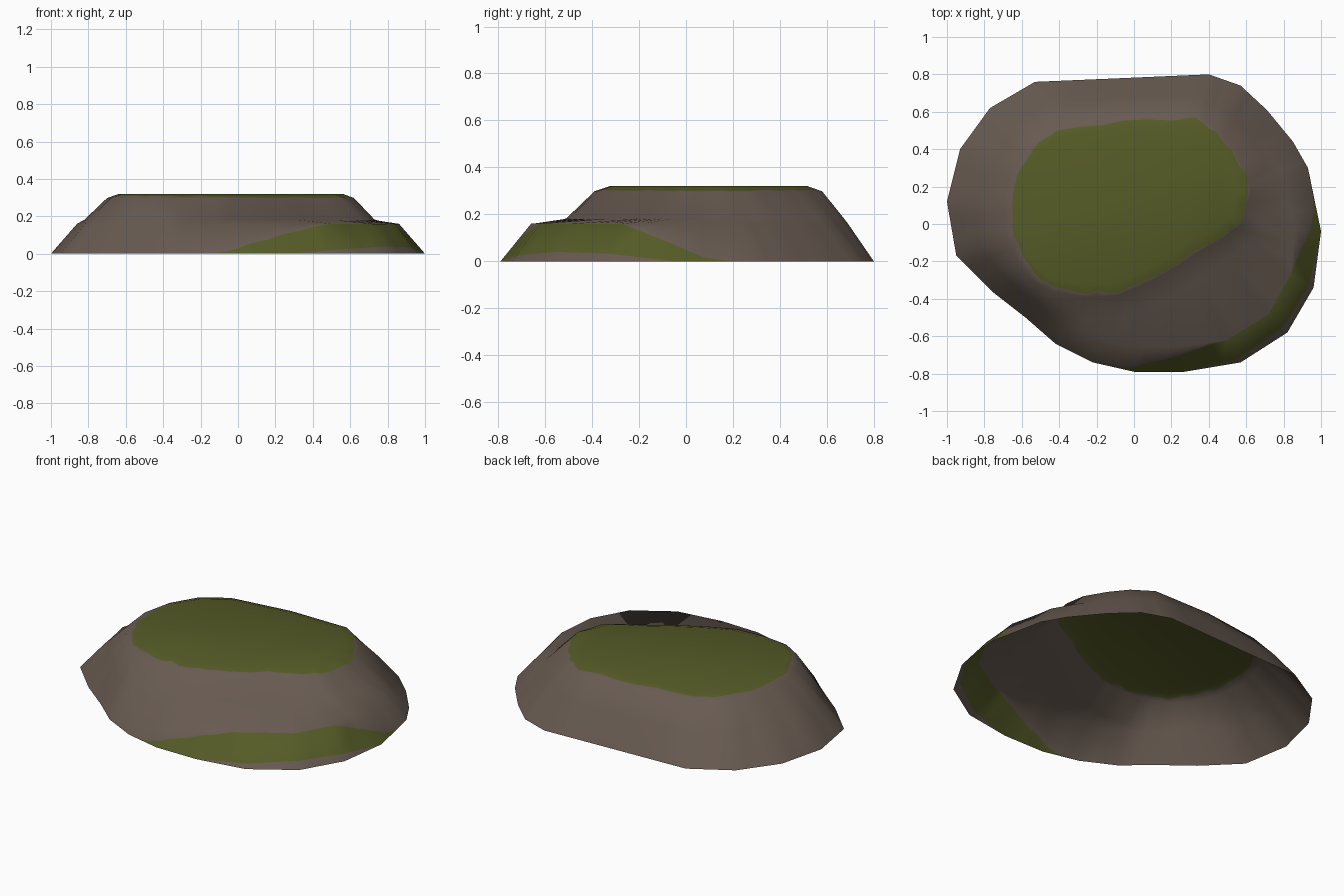
import bpy, bmesh, random
from mathutils import Vector

if "Cube" in bpy.data.objects:
    bpy.data.objects.remove(bpy.data.objects["Cube"])

random.seed(4)
SUB = 3          # columns per outline edge

# ground outline, counter-clockwise from the right
BASE = [(1, -.04), (.93, .30), (.85, .44), (.71, .61), (.57, .74), (.40, .80), (-.06, .78),
        (-.53, .76), (-.77, .62), (-.93, .40), (-1, .12), (-.95, -.17), (-.76, -.36),
        (-.58, -.50), (-.42, -.64), (-.22, -.74), (0, -.79), (.27, -.79), (.57, -.74),
        (.82, -.58), (.96, -.34)]
# upper rim, one point for each outline point
RIM = [(.57, 0), (.62, .16), (.60, .28), (.53, .40), (.45, .50), (.33, .58), (-.05, .58),
       (-.42, .53), (-.57, .43), (-.66, .28), (-.70, .10), (-.68, -.08), (-.61, -.22),
       (-.54, -.30), (-.42, -.37), (-.25, -.39), (-.08, -.38), (.08, -.31), (.24, -.22),
       (.36, -.14), (.48, -.07)]
N = len(BASE)
# moss band limits on the lower slope (fraction of slope height)
HI = {0: .42, 1: -.5, 15: -.2, 16: .2, 17: .62, 18: 1.1, 19: 1.1, 20: 1.05}
LO = {18: .15, 19: .25, 20: .2}


def material(name, color):
    m = bpy.data.materials.new(name)
    m.diffuse_color = (*color, 1)
    m.use_nodes = True
    m.node_tree.nodes["Principled BSDF"].inputs["Base Color"].default_value = m.diffuse_color
    return m


def mix(a, b, t):
    return a + (b - a) * t


def at(p, z):
    return Vector((p.x, p.y, z))


def clamp(v):
    return max(0, min(1, v))


# cross-section of the mound for each column, from the ground to the top
columns = []
for i in range(N):
    j = (i + 1) % N
    for s in range(SUB):
        t = s / SUB
        b = Vector(BASE[i]).lerp(Vector(BASE[j]), t)
        r = Vector(RIM[i]).lerp(Vector(RIM[j]), t)
        d = (r - b).length
        inward = (r - b) / d
        ledge_out = at(b + inward * min(.14, .5 * d), .16)
        ledge_in = at(r - inward * min(.12, .42 * d), .183)
        ground = at(b, 0)
        hi = clamp(mix(HI.get(i, -.5), HI.get(j, -.5), t) + random.uniform(-.03, .03))
        lo = min(hi, clamp(mix(LO.get(i, 0), LO.get(j, 0), t)))
        # the moss edge on the rounded rim
        off = .025 + .02 * inward.x + random.uniform(-.009, .009)
        off = max(.003, min(.06, off))
        columns.append([ground, ground.lerp(ledge_out, lo), ground.lerp(ledge_out, hi),
                        ledge_out, ledge_in, at(r, .298),
                        at(r + inward * off, .298 + .022 * off / .065),
                        at(r + inward * .065, .32)])

# hollow mound shell, open underneath
bm = bmesh.new()
grid = [[bm.verts.new(p) for p in col] for col in columns]
for k, a in enumerate(grid):
    c = grid[(k + 1) % len(grid)]
    for level in range(len(a) - 1):
        f = bm.faces.new((a[level], c[level], c[level + 1], a[level + 1]))
        f.material_index = 1 if level in (1, 6) else 0
cap = bm.faces.new([col[-1] for col in grid])
cap.material_index = 1
bmesh.ops.remove_doubles(bm, verts=bm.verts, dist=.0005)
for f in bm.faces:
    f.smooth = True
bm.normal_update()

mesh = bpy.data.meshes.new("rock_mound")
bm.to_mesh(mesh)
bm.free()
mesh.materials.append(material("brown_rock", (.137, .103, .082)))
mesh.materials.append(material("moss_green", (.092, .105, .020)))
bpy.context.collection.objects.link(bpy.data.objects.new("rock_mound", mesh))
